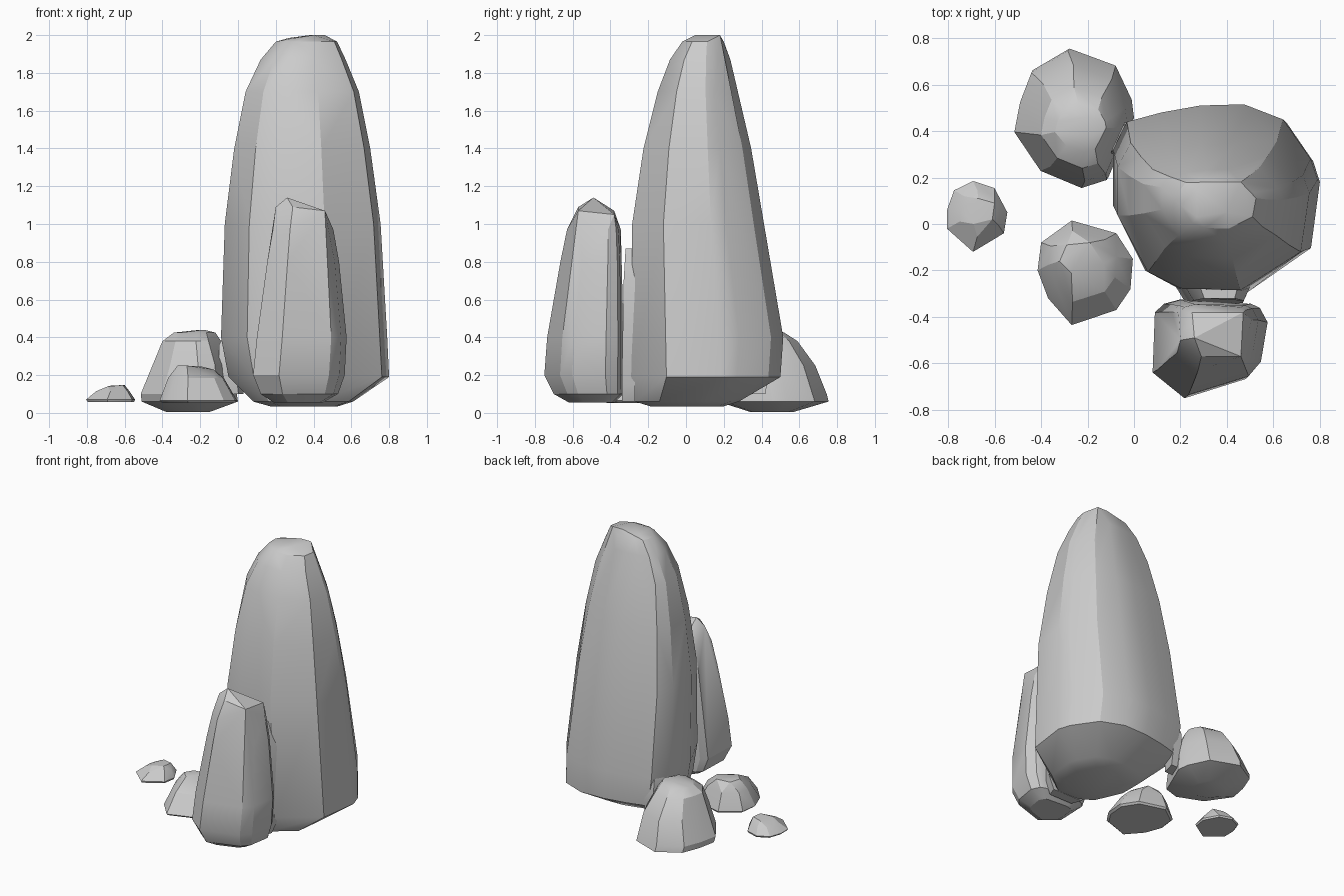
import bpy, bmesh, math


def rock(name, outline, levels, extra=(), angle=28):
    """Convex stone: plan outline fitted to (z, xmin, xmax, ymin, ymax) levels, then hulled."""
    xs, ys = [p[0] for p in outline], [p[1] for p in outline]
    x0, w, y0, d = min(xs), max(xs) - min(xs), min(ys), max(ys) - min(ys)
    bm = bmesh.new()
    for z, xa, xb, ya, yb in levels:
        for x, y in outline:
            bm.verts.new((xa + (x - x0) / w * (xb - xa), ya + (y - y0) / d * (yb - ya), z))
    for p in extra:
        bm.verts.new(p)
    res = bmesh.ops.convex_hull(bm, input=bm.verts[:])
    junk = {g for g in res["geom_interior"] + res["geom_unused"] if isinstance(g, bmesh.types.BMVert)}
    bmesh.ops.delete(bm, geom=list(junk), context='VERTS')
    bmesh.ops.dissolve_limit(bm, angle_limit=math.radians(3), verts=bm.verts[:], edges=bm.edges[:])
    bmesh.ops.recalc_face_normals(bm, faces=bm.faces[:])
    me = bpy.data.meshes.new(name)
    bm.to_mesh(me)
    bm.free()
    ob = bpy.data.objects.new(name, me)
    bpy.context.collection.objects.link(ob)
    me.shade_smooth()
    me.set_sharp_from_angle(angle=math.radians(angle))
    return ob


# Tall main stone
rock("tall_stone",
     [(-.09, .32), (-.03, .44), (.12, .48), (.29, .51), (.48, .515), (.65, .45), (.77, .28),
      (.80, .19), (.76, -.10), (.48, -.29), (.2, -.28), (.05, -.2), (-.09, .08)],
     [(.035, .17, .53, -.19, .2), (.06, .08, .61, -.27, .28), (.19, -.05, .80, -.29, .5),
      (.4, -.09, .79, -.29, .515), (1, -.07, .755, -.285, .415), (1.4, -.02, .70, -.225, .345),
      (1.7, .04, .64, -.15, .275), (1.87, .12, .57, -.085, .235), (1.965, .2, .525, -.02, .2)],
     [(.27, .03, 1.98), (.27, .15, 1.985), (.4, .05, 2), (.46, .18, 2), (.38, .18, 2)])

# Shorter pillar in front
pillar_plan = [(.09, -.35), (.13, -.31), (.2, -.29), (.5, -.31), (.54, -.33), (.575, -.4),
               (.545, -.59), (.49, -.66), (.22, -.75), (.08, -.63)]
rock("short_pillar", pillar_plan,
     [(.055, .19, .45, -.62, -.38), (.1, .12, .53, -.70, -.33), (.2, .08, .565, -.75, -.325),
      (.4, .10, .575, -.735, -.325), (.8, .155, .535, -.665, -.335), (.97, .185, .505, -.63, -.345)],
     [(.26, -.49, 1.14), (.46, -.57, 1.07), (.47, -.38, 1.05), (.2, -.5, 1.09),
      (.25, -.38, 1.07), (.29, -.57, 1.09)])

# Thin slab wedged between the two standing stones
rock("wedged_slab", [(.2, -.28), (.24, -.34), (.47, -.34), (.5, -.28)],
     [(.06, .22, .46, -.34, -.27), (.15, .18, .5, -.34, -.27),
      (.7, .22, .5, -.33, -.27), (.87, .28, .45, -.32, -.26)])

# Boulder behind on the left, with a small chip against the tall stone
rock("large_boulder",
     [(-.28, .755), (-.08, .68), (-.01, .53), (0, .45), (-.11, .19), (-.22, .155),
      (-.40, .23), (-.515, .40), (-.49, .53), (-.44, .66)],
     [(.005, -.38, -.15, .34, .57), (.06, -.51, 0, .17, .755), (.1, -.515, -.01, .155, .745),
      (.25, -.455, -.03, .185, .685), (.38, -.40, -.09, .24, .59), (.425, -.34, -.12, .31, .52)],
     [(-.18, .38, .44), (-.2, .46, .44)], 24)
rock("boulder_chip", [(-.11, .3), (-.02, .3), (.02, .43), (-.05, .43)],
     [(.1, -.06, .03, .32, .42), (.22, -.1, .03, .3, .44), (.36, -.1, .02, .31, .43),
      (.42, -.07, 0, .34, .41)])

# Medium and small loose rocks
rock("medium_rock",
     [(-.27, .015), (-.08, -.04), (-.01, -.15), (-.02, -.28), (-.08, -.37), (-.27, -.435),
      (-.37, -.32), (-.415, -.2), (-.40, -.08)],
     [(.053, -.4, -.02, -.42, .005), (.066, -.415, -.005, -.435, .015), (.185, -.37, -.075, -.335, -.03)],
     [(-.32, -.16, .25), (-.27, -.21, .25), (-.13, -.17, .23), (-.19, -.08, .245), (-.29, -.09, .245)], 22)
rock("small_rock",
     [(-.69, .185), (-.6, .155), (-.545, .05), (-.56, -.04), (-.69, -.12), (-.8, -.02),
      (-.8, .06), (-.77, .145)],
     [(.058, -.795, -.55, -.115, .18), (.07, -.805, -.545, -.12, .185), (.115, -.75, -.575, -.055, .145)],
     [(-.69, .0, .14), (-.61, .02, .147), (-.6, .09, .147), (-.67, .11, .145)], 22)
